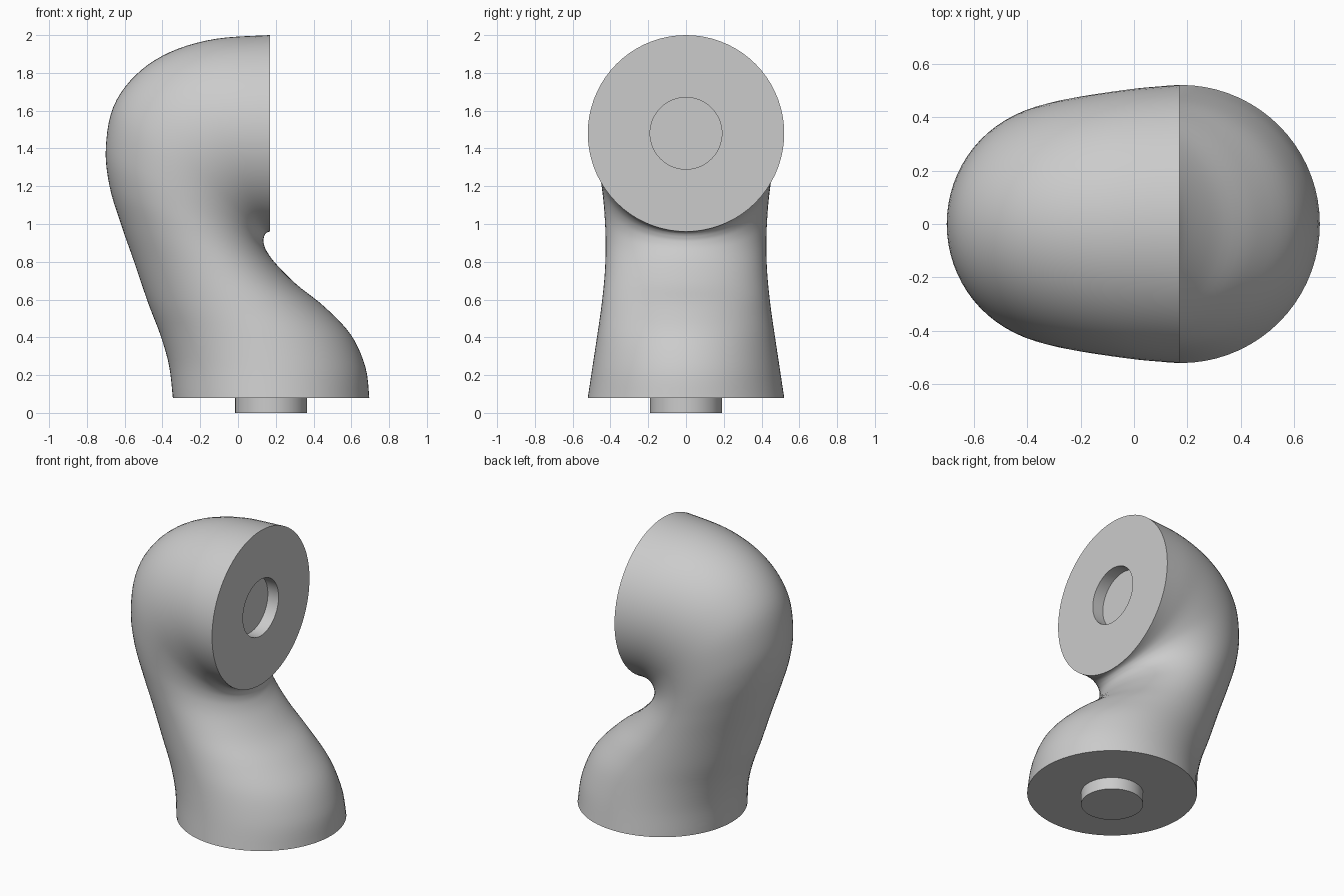
import bpy
import bmesh
from math import cos, sin, tau, radians
from mathutils import Vector

if "Cube" in bpy.data.objects:
    bpy.data.objects.remove(bpy.data.objects["Cube"], do_unlink=True)

SIDES = 72
STEPS = 5
R_END = 0.52      # radius of both flat ends
R_PEG = 0.19      # radius of peg and socket
DEPTH = 0.08      # peg height and socket depth
AXIS_X = 0.175    # centre of the base
FACE_X = 0.17     # plane of the side-facing end
FACE_Z = 1.48

grey = bpy.data.materials.new("plain grey")
grey.use_nodes = True
colour = (0.6, 0.6, 0.6, 1)
grey.diffuse_color = colour
grey.node_tree.nodes["Principled BSDF"].inputs["Base Color"].default_value = colour


def ring(bm, centre, axis, width):
    """Ellipse spanned by an in-plane axis and a width along y."""
    return [bm.verts.new(centre + axis * cos(tau * i / SIDES)
                         + Vector((0, width * sin(tau * i / SIDES), 0)))
            for i in range(SIDES)]


def skin(bm, rings):
    """Join consecutive rings with quads and cap both ends."""
    for a, b in zip(rings, rings[1:]):
        for i in range(SIDES):
            j = (i + 1) % SIDES
            bm.faces.new((a[i], a[j], b[j], b[i]))
    bm.faces.new(rings[0])
    bm.faces.new(rings[-1])
    bmesh.ops.recalc_face_normals(bm, faces=bm.faces)


def finish(bm, name):
    mesh = bpy.data.meshes.new(name)
    bm.to_mesh(mesh)
    bm.free()
    mesh.materials.append(grey)
    obj = bpy.data.objects.new(name, mesh)
    bpy.context.collection.objects.link(obj)
    bpy.ops.object.select_all(action='DESELECT')
    obj.select_set(True)
    bpy.context.view_layer.objects.active = obj
    bpy.ops.object.shade_smooth_by_angle(angle=radians(40))
    return obj


def spline(p0, p1, p2, p3, t):
    """Catmull-Rom blend of four stations."""
    return tuple(0.5 * (2 * b + (c - a) * t + (2 * a - 5 * b + 4 * c - d) * t * t
                        + (3 * b - a - 3 * c + d) * t ** 3)
                 for a, b, c, d in zip(p0, p1, p2, p3))


# Stations up the bend: outer x, outer z, inner x, inner z, half width
stations = [
    (-0.345, 0.08, 0.695, 0.08, R_END),
    (-0.365, 0.25, 0.675, 0.24, 0.495),
    (-0.41, 0.41, 0.60, 0.41, 0.47),
    (-0.475, 0.58, 0.46, 0.56, 0.447),
    (-0.55, 0.80, 0.31, 0.68, 0.43),
    (-0.62, 1.00, 0.20, 0.79, 0.425),
    (-0.68, 1.20, 0.15, 0.86, 0.43),
    (-0.70, 1.40, 0.135, 0.905, 0.44),
    (-0.66, 1.62, 0.137, 0.93, 0.455),
    (-0.54, 1.79, 0.143, 0.945, 0.473),
    (-0.36, 1.91, 0.15, 0.953, 0.49),
    (-0.12, 1.98, 0.16, 0.958, 0.508),
    (FACE_X, 2.0, FACE_X, 0.96, R_END),
]

# Bent body
bm = bmesh.new()
rings = []
last = len(stations) - 1
for k in range(last):
    quad = [stations[min(max(k + d, 0), last)] for d in (-1, 0, 1, 2)]
    for s in range(STEPS + (k == last - 1)):
        ox, oz, ix, iz, w = spline(*quad, s / STEPS)
        outer, inner = Vector((ox, 0, oz)), Vector((ix, 0, iz))
        rings.append(ring(bm, (outer + inner) / 2, (inner - outer) / 2, w))

# Round socket sunk into the side-facing end
for x in (FACE_X, FACE_X - DEPTH):
    rings.append(ring(bm, Vector((x, 0, FACE_Z)), Vector((0, 0, -R_PEG)), R_PEG))
skin(bm, rings)
finish(bm, "bent_body")

# Peg under the base
bm = bmesh.new()
skin(bm, [ring(bm, Vector((AXIS_X, 0, z)), Vector((R_PEG, 0, 0)), R_PEG)
          for z in (0, DEPTH)])
finish(bm, "base_peg")
